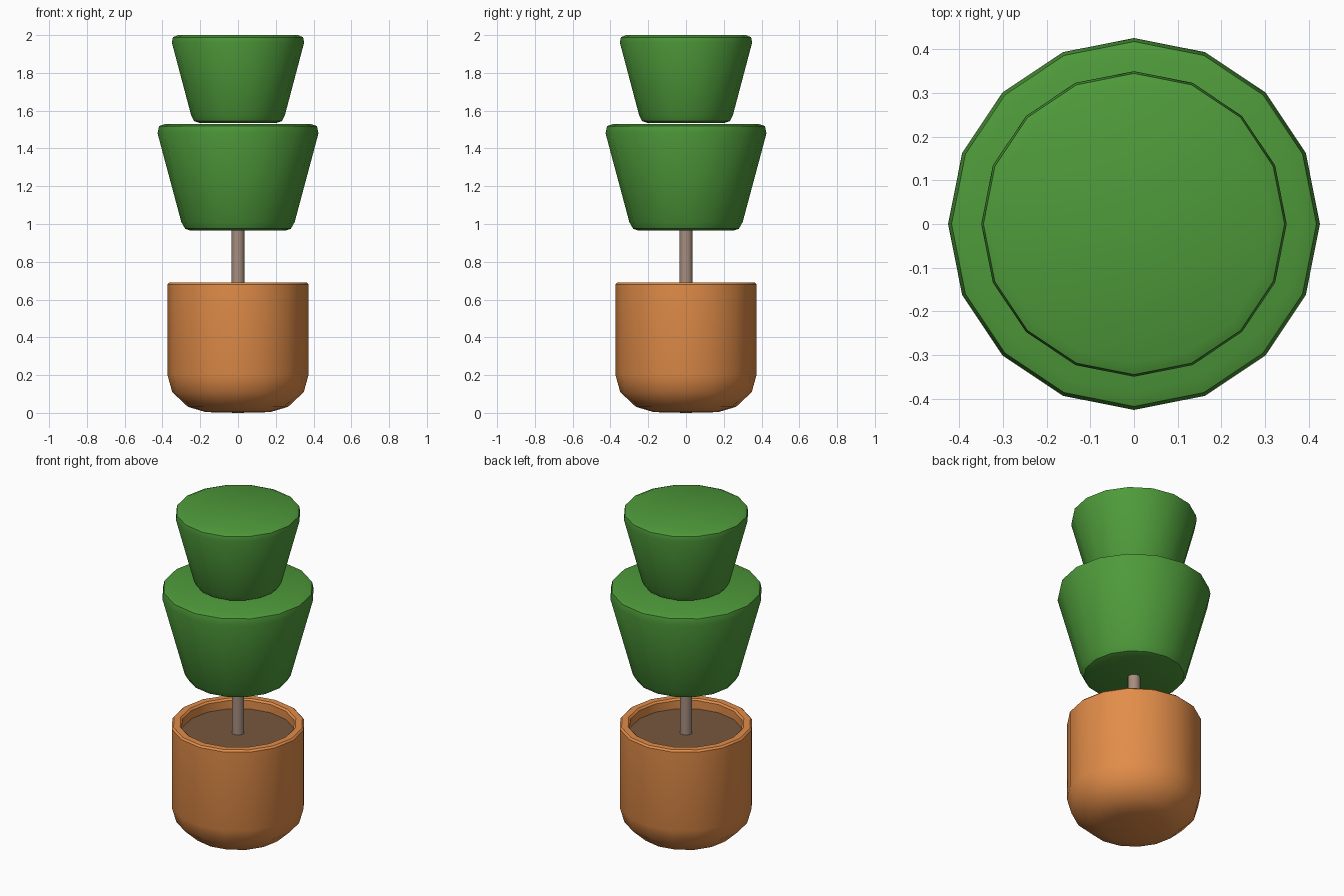
import bpy, bmesh, math

if "Cube" in bpy.data.objects:
    bpy.data.objects.remove(bpy.data.objects["Cube"])


def srgb(r, g, b):
    def f(c):
        c /= 255
        return c / 12.92 if c <= 0.04045 else ((c + 0.055) / 1.055) ** 2.4
    return (f(r), f(g), f(b), 1)


def material(name, rgb):
    m = bpy.data.materials.new(name)
    m.diffuse_color = srgb(*rgb)
    m.use_nodes = True
    m.node_tree.nodes["Principled BSDF"].inputs["Base Color"].default_value = m.diffuse_color
    return m


def lathe(name, profile, mat, sides=16, angle=40):
    """Spin a closed (radius, z) profile around z; radius 0 makes a pole."""
    bm = bmesh.new()
    rings = []
    for r, z in profile:
        if r == 0:
            rings.append([bm.verts.new((0, 0, z))] * sides)
        else:
            rings.append([bm.verts.new((r * math.cos(2 * math.pi * i / sides),
                                        r * math.sin(2 * math.pi * i / sides), z))
                          for i in range(sides)])
    for a, b in zip(rings, rings[1:]):
        for i in range(sides):
            j = (i + 1) % sides
            bm.faces.new(list(dict.fromkeys((a[i], a[j], b[j], b[i]))))
    bmesh.ops.recalc_face_normals(bm, faces=bm.faces)
    me = bpy.data.meshes.new(name)
    bm.to_mesh(me)
    bm.free()
    me.materials.append(mat)
    ob = bpy.data.objects.new(name, me)
    bpy.context.collection.objects.link(ob)
    bpy.ops.object.select_all(action='DESELECT')
    ob.select_set(True)
    bpy.context.view_layer.objects.active = ob
    bpy.ops.object.shade_smooth_by_angle(angle=math.radians(angle))
    return ob


green = material("leaf green", (78, 154, 58))
clay = material("terracotta", (226, 141, 73))
earth = material("soil brown", (118, 87, 62))
bark = material("bark", (166, 141, 127))

# Pot: rounded base, straight wall, bevelled rim, hollow down to below the soil
lathe("pot", [(0, 0), (0.17, 0.004), (0.265, 0.032), (0.348, 0.11), (0.373, 0.2),
              (0.373, 0.68), (0.363, 0.69), (0.326, 0.69), (0.316, 0.68),
              (0.316, 0.58), (0, 0.58)], clay)

# Soil disc
lathe("soil", [(0, 0.59), (0.315, 0.59), (0.315, 0.63), (0, 0.63)], earth)

# Trunk
lathe("trunk", [(0, 0.6), (0.035, 0.6), (0.035, 1.0), (0, 1.0)], bark)

# Two bevelled, upward-flaring foliage tiers
lathe("lower_foliage", [(0, 0.965), (0.25, 0.965), (0.28, 0.975), (0.3, 1.01),
                        (0.426, 1.48), (0.418, 1.518), (0.385, 1.53), (0, 1.53)], green)
lathe("upper_foliage", [(0, 1.535), (0.205, 1.535), (0.232, 1.545), (0.248, 1.575),
                        (0.35, 1.96), (0.345, 1.988), (0.318, 2.0), (0, 2.0)], green)
